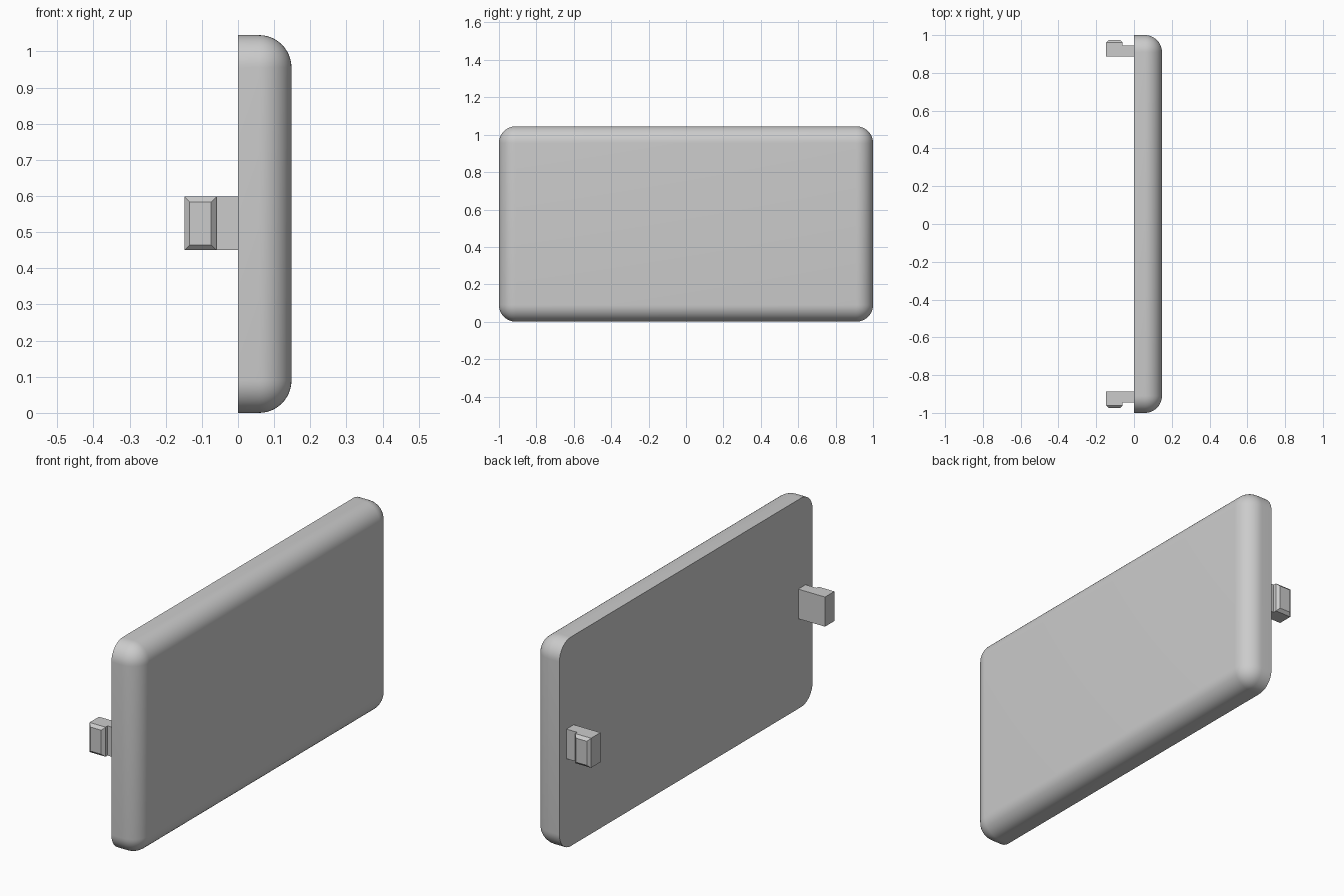
import bpy, bmesh, math

if "Cube" in bpy.data.objects:
    bpy.data.objects.remove(bpy.data.objects["Cube"], do_unlink=True)

grey = bpy.data.materials.new("light_grey")
grey.use_nodes = True
grey.diffuse_color = (0.6, 0.6, 0.6, 1)
grey.node_tree.nodes["Principled BSDF"].inputs["Base Color"].default_value = (0.6, 0.6, 0.6, 1)


def add_box(bm, lo, hi):
    verts = bmesh.ops.create_cube(bm, size=1)["verts"]
    for v in verts:
        for i in range(3):
            v.co[i] = lo[i] if v.co[i] < 0 else hi[i]
    return verts


def finish(bm, name):
    bmesh.ops.recalc_face_normals(bm, faces=bm.faces[:])
    mesh = bpy.data.meshes.new(name)
    bm.to_mesh(mesh)
    bm.free()
    mesh.materials.append(grey)
    obj = bpy.data.objects.new(name, mesh)
    bpy.context.collection.objects.link(obj)
    return obj


# Cover panel: rounded everywhere except around its flat inner face
bm = bmesh.new()
add_box(bm, (0, -1, 0), (0.148, 1, 1.045))
round_edges = [e for e in bm.edges if max(v.co.x for v in e.verts) > 0.1]
bmesh.ops.bevel(bm, geom=round_edges, offset=0.09, offset_type='OFFSET',
                segments=12, profile=0.5, affect='EDGES', clamp_overlap=True)
panel = finish(bm, "cover_panel")
bpy.ops.object.select_all(action='DESELECT')
panel.select_set(True)
bpy.context.view_layer.objects.active = panel
bpy.ops.object.shade_smooth_by_angle(angle=math.radians(35))

# Snap clips: a flat arm with a chamfered tooth facing the nearest end
Z0, Z1 = 0.45, 0.598
for side, name in ((-1, "front_clip"), (1, "back_clip")):
    bm = bmesh.new()
    add_box(bm, (-0.148, 0.887, Z0), (0, 0.945, Z1))
    tooth = add_box(bm, (-0.148, 0.945, Z0), (-0.06, 0.975, Z1))
    tip = [e for e in bm.edges if all(v in tooth and v.co.y > 0.97 for v in e.verts)]
    bmesh.ops.bevel(bm, geom=tip, offset=0.014, offset_type='OFFSET',
                    segments=1, affect='EDGES')
    for v in bm.verts:
        v.co.y *= side
    finish(bm, name)
